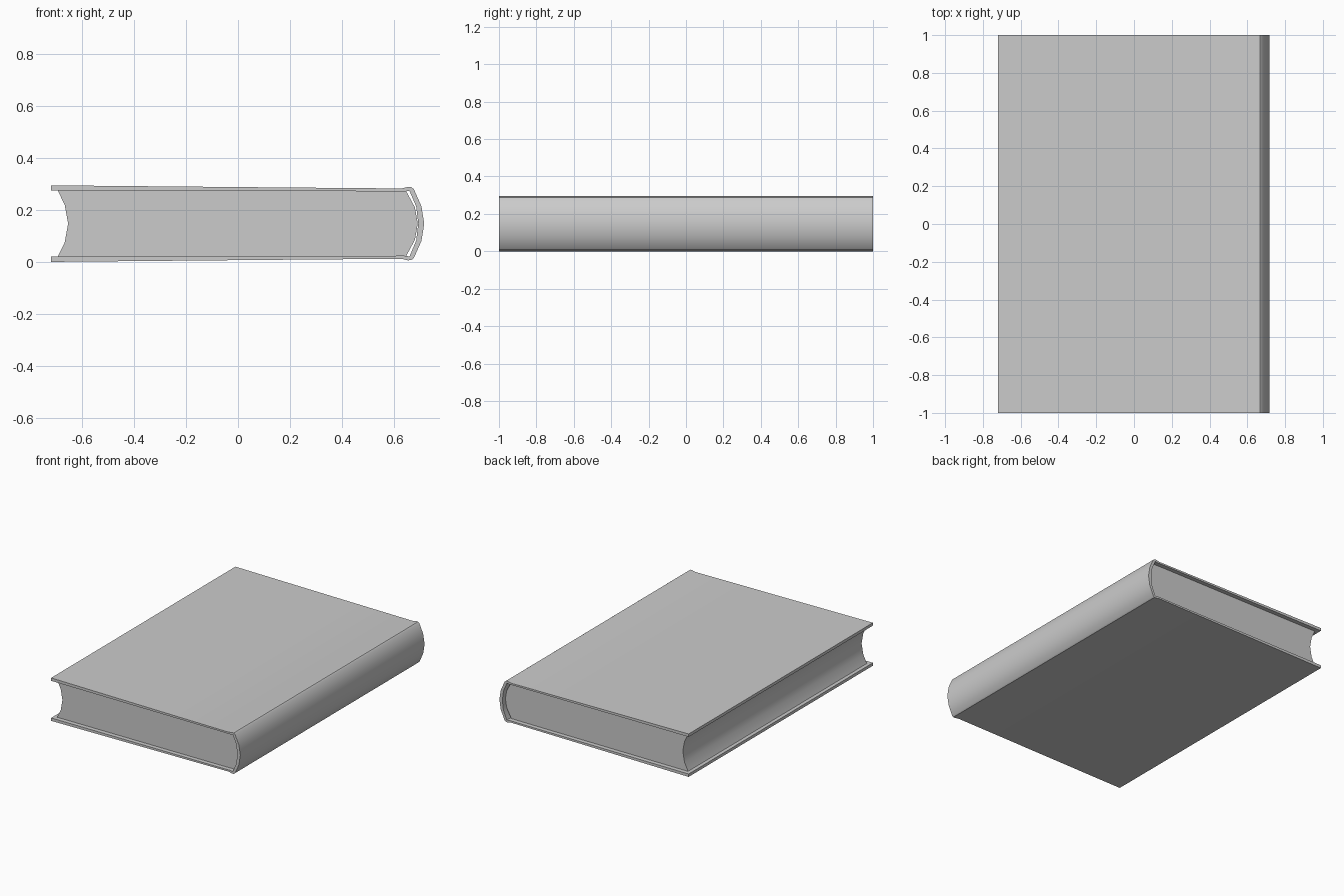
import bpy
import bmesh
import math

default = bpy.data.objects.get("Cube")
if default:
    bpy.data.objects.remove(default, do_unlink=True)

MID = 0.1475  # mirror height of the closed book

grey = bpy.data.materials.new("plain grey")
grey.use_nodes = True
colour = (0.6, 0.6, 0.6, 1)
grey.diffuse_color = colour
grey.node_tree.nodes["Principled BSDF"].inputs["Base Color"].default_value = colour


def mirrored(half):
    """Continue a profile that ends on the middle height down its lower half."""
    return half + [(x, 2 * MID - z) for x, z in reversed(half[:-1])]


def extrude_profile(name, outline, half_length):
    """Extrude an x-z outline along y and shade it smooth between sharp edges."""
    bm = bmesh.new()
    face = bm.faces.new([bm.verts.new((x, -half_length, z)) for x, z in outline])
    moved = bmesh.ops.extrude_face_region(bm, geom=[face])["geom"]
    verts = [v for v in moved if isinstance(v, bmesh.types.BMVert)]
    bmesh.ops.translate(bm, verts=verts, vec=(0, 2 * half_length, 0))
    bmesh.ops.recalc_face_normals(bm, faces=bm.faces)
    mesh = bpy.data.meshes.new(name)
    bm.to_mesh(mesh)
    bm.free()
    mesh.materials.append(grey)
    obj = bpy.data.objects.new(name, mesh)
    bpy.context.collection.objects.link(obj)
    bpy.ops.object.select_all(action="DESELECT")
    obj.select_set(True)
    bpy.context.view_layer.objects.active = obj
    bpy.ops.object.shade_smooth_by_angle(angle=math.radians(32))
    return obj


# Hard cover: two boards joined by a rounded spine
outer = mirrored([(-0.72, 0.295), (-0.4, 0.292), (0.15, 0.287), (0.63, 0.283),
                  (0.655, 0.289), (0.668, 0.288), (0.678, 0.28), (0.707, 0.215),
                  (0.718, MID)])
inner = mirrored([(-0.72, 0.275), (0.56, 0.272), (0.64, 0.271), (0.661, 0.274),
                  (0.687, 0.213), (0.695, MID)])
extrude_profile("cover", outer + inner[::-1], 1.0)

# Page block: hollow fore edge and rounded back
back = mirrored([(0.648, 0.273), (0.682, 0.21), (0.693, MID)])
fore = mirrored([(-0.695, 0.275), (-0.668, 0.22), (-0.655, MID)])
extrude_profile("pages", fore + back[::-1], 0.97)
